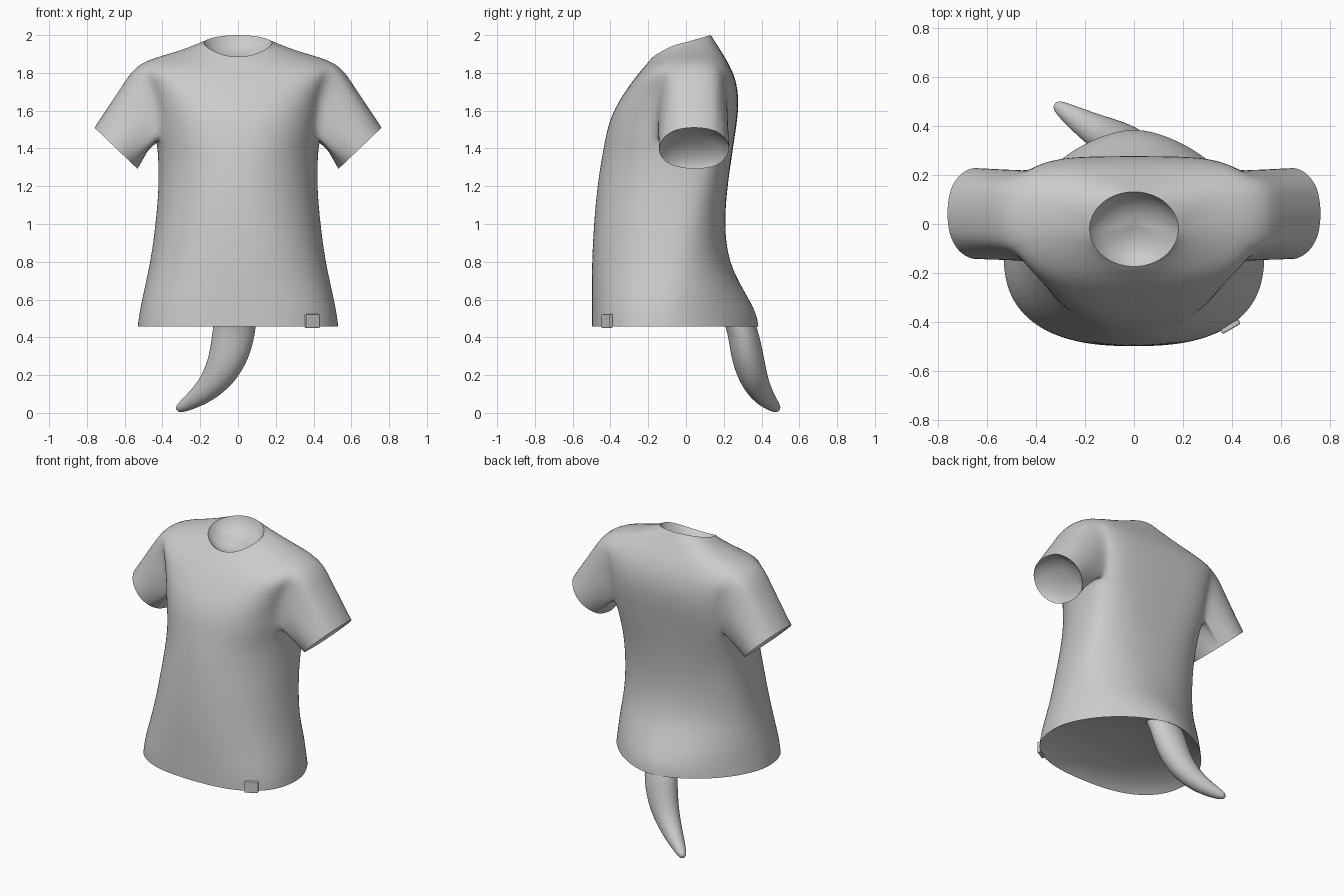
import bpy, bmesh, math
from mathutils import Vector

if "Cube" in bpy.data.objects:
    bpy.data.objects.remove(bpy.data.objects["Cube"])

N = 32


def finish(name, bm, levels):
    bmesh.ops.recalc_face_normals(bm, faces=bm.faces)
    me = bpy.data.meshes.new(name)
    bm.to_mesh(me)
    bm.free()
    for p in me.polygons:
        p.use_smooth = True
    ob = bpy.data.objects.new(name, me)
    bpy.context.collection.objects.link(ob)
    m = ob.modifiers.new("smooth", 'SUBSURF')
    m.levels = m.render_levels = levels
    return ob


def spow(v, e):
    return math.copysign(abs(v) ** e, v)


def bridge(bm, a, b):
    for i in range(len(a)):
        j = (i + 1) % len(a)
        bm.faces.new((a[i], a[j], b[j], b[i]))


def lining(name, points, depth):
    """Shallow bowl closing an opening, sunk along the depth vector."""
    bm = bmesh.new()
    mid = sum(points, Vector()) / len(points)
    prev = [bm.verts.new(p) for p in points]
    for k, d in ((.88, .4), (.6, .8), (.25, 1)):
        ring = [bm.verts.new(mid.lerp(p, k) + depth * d) for p in points]
        bridge(bm, prev, ring)
        prev = ring
    bm.faces.new(prev)
    finish(name, bm, 2)


# Shirt rings: half width, centre y, front y, back y, z front, z side, z back, front power, back power
RINGS = [
    (.534, -.12, -.50, .387, .457, .457, .457, 2.5, 1.7),
    (.525, -.12, -.50, .377, .53, .53, .53, 2.5, 1.7),
    (.500, -.10, -.50, .307, .65, .65, .65, 2.4, 1.9),
    (.465, -.08, -.50, .225, .80, .80, .80, 2.3, 2.1),
    (.438, -.05, -.49, .203, 1.0, 1.0, 1.0, 2.2, 2.4),
    (.420, -.01, -.472, .22, 1.2, 1.2, 1.2, 2.1, 2.7),
    (.424, .03, -.450, .242, 1.34, 1.37, 1.35, 2.1, 3.2),
    (.436, .04, -.435, .255, 1.42, 1.465, 1.44, 2.2, 3.6),
    (.440, .04, -.415, .272, 1.52, 1.56, 1.55, 2.3, 4.0),
    (.456, .04, -.380, .280, 1.61, 1.66, 1.65, 2.4, 4.0),
    (.490, .04, -.325, .270, 1.70, 1.77, 1.74, 2.5, 4.0),
    (.533, .04, -.258, .243, 1.79, 1.858, 1.82, 2.6, 3.5),
    (.350, .03, -.215, .190, 1.84, 1.905, 1.91, 2.2, 2.6),
    (.230, .01, -.185, .145, 1.876, 1.940, 1.98, 2.0, 2.1),
    (.182, -.02, -.174, .132, 1.885, 1.957, 2.00, 2.0, 2.0),
]
R0, R1, C0, C1 = 7, 11, -2, 3      # armhole rows and columns

bm = bmesh.new()
grid = []
for a, yc, yf, yb, zf, zs, zb, pf, pb in RINGS:
    row = []
    for i in range(N):
        t = 2 * math.pi * i / N
        c, s = math.cos(t), math.sin(t)
        p, ye, dz = (pb, yb - yc, (zb - zs) * s) if s > 0 else (pf, yc - yf, (zf - zs) * abs(s) ** 1.5)
        row.append(bm.verts.new((a * spow(c, 2 / p), yc + ye * spow(s, 2 / p), zs + dz)))
    grid.append(row)

# Torso faces, leaving an armhole on each side
for r in range(len(grid) - 1):
    for c in range(-N // 4, N // 4):
        if R0 <= r < R1 and C0 <= c < C1:
            continue
        for col in (lambda k: k % N, lambda k: (N // 2 - k) % N):
            bm.faces.new((grid[r][col(c)], grid[r][col(c + 1)],
                          grid[r + 1][col(c + 1)], grid[r + 1][col(c)]))

# Sleeves grow from the armhole edge to a round cuff
loop = ([(R0, c) for c in range(C0, C1)] + [(r, C1) for r in range(R0, R1)] +
        [(R1, c) for c in range(C1, C0, -1)] + [(r, C0) for r in range(R1, R0, -1)])
for side in (1, -1):
    edge = [grid[r][c % N if side > 0 else (N // 2 - c) % N] for r, c in loop]
    target = []
    for v in edge:
        ang = math.atan2((v.co.y - .03) / .19, (v.co.z - 1.645) / .2)
        k = math.cos(ang)
        target.append(Vector((side * (.645 + .118 * k), .042 + .193 * math.sin(ang),
                              1.40 + .113 * k)))
    prev = edge
    for t in (.3, .65, 1):
        ring = [bm.verts.new(v.co.lerp(q, t)) for v, q in zip(edge, target)]
        bridge(bm, prev, ring)
        prev = ring
    lining("sleeve_lining", target, Vector((-side * .69, 0, .72)) * .06)

# Bowls inside the neck and hem
lining("neck_lining", [v.co.copy() for v in grid[-1]], Vector((0, .02, -.08)))
lining("hem_lining", [v.co.copy() for v in grid[0]], Vector((0, 0, .1)))
finish("shirt", bm, 2)

# Tail: centre, side radius, depth radius
TAIL = [((0, .19, .66), .105, .075), ((-.005, .245, .57), .112, .078),
        ((-.018, .298, .45), .119, .082), ((-.042, .32, .32), .112, .090),
        ((-.094, .35, .20), .091, .082), ((-.18, .395, .105), .064, .064),
        ((-.275, .455, .043), .038, .040), ((-.325, .49, .016), .020, .021)]
bm = bmesh.new()
rings = []
for i, (c, ru, rv) in enumerate(TAIL):
    t = (Vector(TAIL[min(i + 1, len(TAIL) - 1)][0]) - Vector(TAIL[max(i - 1, 0)][0])).normalized()
    u = t.cross(Vector((0, 1, 0))).normalized()
    w = t.cross(u)
    rings.append([bm.verts.new(Vector(c) + u * ru * math.cos(k * math.pi / 6)
                               + w * rv * math.sin(k * math.pi / 6)) for k in range(12)])
for a, b in zip(rings, rings[1:]):
    bridge(bm, a, b)
bm.faces.new(rings[0])
bm.faces.new(rings[-1])
finish("tail", bm, 2)

# Small folded tab on the front hem
bpy.ops.mesh.primitive_cube_add(size=1, location=(.393, -.418, .486), rotation=(0, 0, math.radians(30)))
tab = bpy.context.object
tab.name = "hem_tab"
tab.scale = (.085, .022, .075)
bpy.ops.object.transform_apply(location=False, rotation=False, scale=True)
m = tab.modifiers.new("bevel", 'BEVEL')
m.width, m.segments = .006, 2
